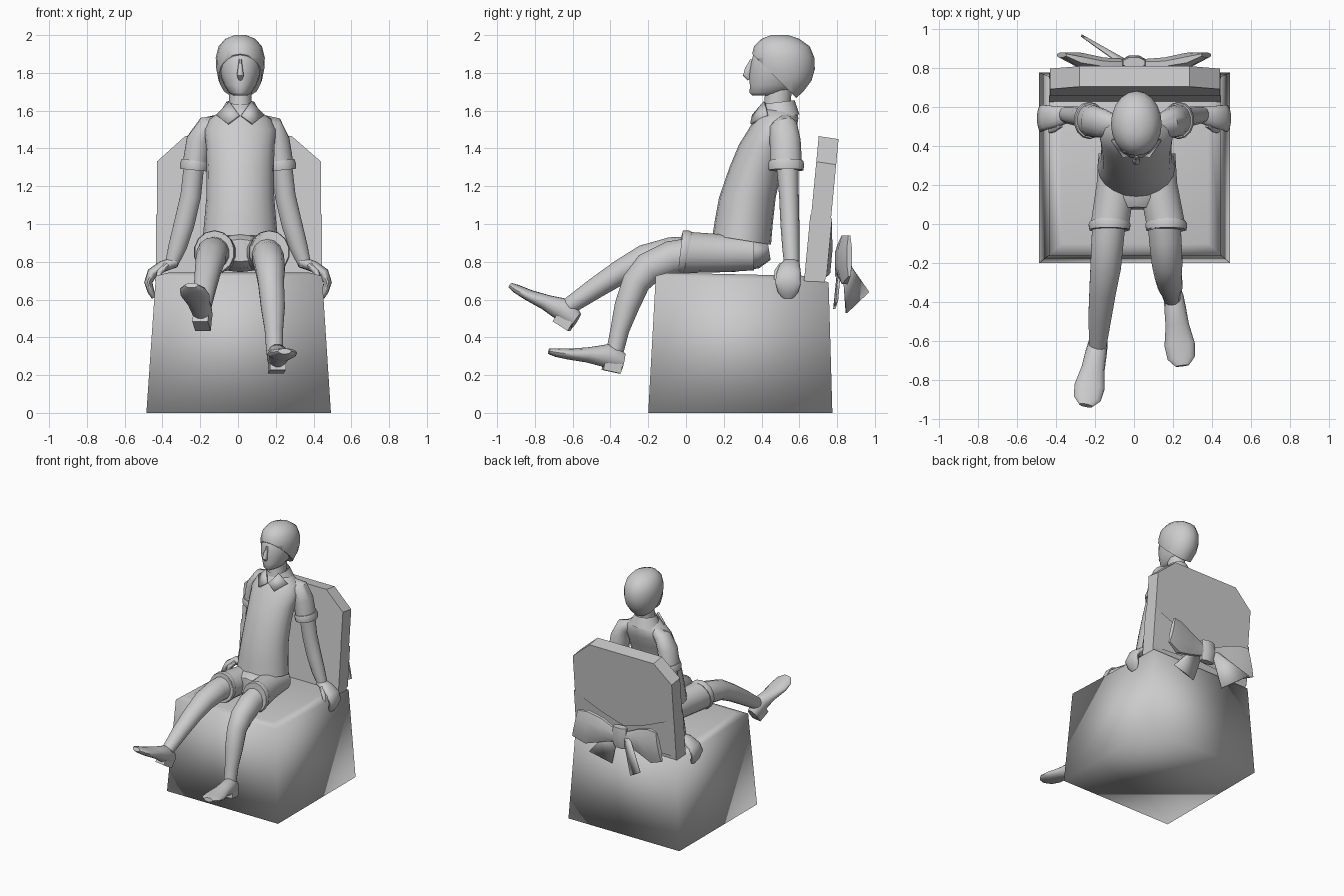
import bpy, bmesh, math
from mathutils import Vector, Matrix

grey = bpy.data.materials.new("plain_grey")
grey.diffuse_color = (0.6, 0.6, 0.6, 1)


def finish(name, bm, angle=50, mat=None):
    if mat:
        bm.transform(mat)
    bmesh.ops.recalc_face_normals(bm, faces=bm.faces)
    me = bpy.data.meshes.new(name)
    bm.to_mesh(me)
    bm.free()
    ob = bpy.data.objects.new(name, me)
    bpy.context.collection.objects.link(ob)
    me.materials.append(grey)
    bpy.ops.object.select_all(action='DESELECT')
    bpy.context.view_layer.objects.active = ob
    ob.select_set(True)
    bpy.ops.object.shade_smooth_by_angle(angle=math.radians(angle))
    return ob


def skin(rings, cap=True):
    bm = bmesh.new()
    vs = [[bm.verts.new(p) for p in r] for r in rings]
    n = len(vs[0])
    for a, b in zip(vs, vs[1:]):
        for i in range(n):
            bm.faces.new((a[i], a[(i + 1) % n], b[(i + 1) % n], b[i]))
    if cap:
        bm.faces.new(vs[0])
        bm.faces.new(vs[-1])
    return bm


def tube(name, pts, lat=(1, 0, 0), n=14, mat=None, angle=50):
    """Points are (x, y, z, lateral radius, other radius)."""
    rings = []
    for i, p in enumerate(pts):
        c = Vector(p[:3])
        t = (Vector(pts[min(i + 1, len(pts) - 1)][:3]) - Vector(pts[max(i - 1, 0)][:3])).normalized()
        s = Vector(lat)
        s = (s - t * s.dot(t)).normalized()
        o = t.cross(s)
        rings.append([c + s * p[3] * math.cos(a) + o * p[4] * math.sin(a)
                      for a in (math.tau * (k + 0.5) / n for k in range(n))])
    return finish(name, skin(rings), angle, mat)


def stack(rings, x=0.012, n=20, cap=True):
    """Level rings are (z, front y, back y, half width, front lift)."""
    out = []
    for z, f, b, w, *lift in rings:
        l = lift[0] if lift else 0
        out.append([(x + w * math.cos(a), (f + b) / 2 + (b - f) / 2 * math.sin(a), z - l * math.sin(a))
                    for a in (math.tau * k / n for k in range(n))])
    return skin(out, cap)


def slab(name, outline, thick):
    """Flat panel from corner points, thickened both ways."""
    bm = bmesh.new()
    bm.faces.new([bm.verts.new(p) for p in outline])
    ob = finish(name, bm, 30)
    m = ob.modifiers.new("thickness", 'SOLIDIFY')
    m.thickness = thick
    m.offset = 0
    return ob


# Seat: tapered block with a slightly crowned top
seat = [[(-.485, -.2, 0), (.492, -.2, 0), (.492, .775, 0), (-.485, .775, 0)],
        [(-.435, -.16, .725), (.445, -.16, .725), (.445, .755, .69), (-.435, .755, .69)],
        [(-.37, -.1, .742), (.38, -.1, .742), (.38, .66, .725), (-.37, .66, .725)]]
finish("seat", skin(seat), 180)

# Backrest: leaning panel with clipped top corners
outline = [(-.43, .68), (.44, .68), (.44, 1.33), (.285, 1.465), (-.28, 1.465), (-.43, 1.33)]
lean = lambda z: .095 * (z - .7)
finish("backrest", skin([[(x, y + lean(z), z - (y - .63) * .15) for x, z in outline] for y in (.63, .735)]), 30)

# Sash: thin wrap around the backrest, gathered behind at the knot
loop = [(-.435, .625, .7, 1.05), (.445, .625, .7, 1.05), (.445, .742, .72, 1.03),
        (.2, .752, .73, .93), (0, .76, .74, .87), (-.2, .752, .73, .93), (-.435, .742, .72, 1.03)]
finish("sash", skin([[(p[0], p[1] + lean(p[k]), p[k]) for p in loop] for k in (2, 3)], False), 30)

# Bow: knot, two flared loops and two hanging tails
tube("bow_knot", [(0, .815, .72, .06, .03), (0, .825, .80, .07, .04), (0, .825, .88, .06, .03)], n=8)
for s, side in ((-1, "left"), (1, "right")):
    tube("bow_loop_" + side, [(s * .04, .82, .80, .025, .05), (s * .16, .82, .81, .035, .10),
                              (s * .28, .84, .81, .04, .14), (s * .37, .865, .83, .015, .12)],
         lat=(0, 1, 0), n=8, angle=30)
slab("bow_tail_left", [(-.03, .83, .82), (-.11, .85, .53), (-.27, .965, .64), (-.09, .84, .82)], .012)
slab("bow_tail_right", [(.03, .81, .80), (.10, .785, .55), (.29, .80, .60), (.10, .82, .82)], .012)

# Shirt body
finish("shirt", stack([(.915, .14, .45, .20, .025), (1.02, .155, .46, .19, .012), (1.14, .175, .475, .18),
                       (1.30, .23, .51, .178), (1.42, .28, .555, .182), (1.50, .33, .585, .19),
                       (1.56, .365, .595, .16), (1.585, .385, .59, .12), (1.61, .40, .58, .085)]))

# Neck, collar stand and collar flaps
tube("neck", [(.012, .47, 1.56, .065, .075), (.012, .485, 1.64, .06, .07), (.012, .49, 1.73, .06, .07)])
finish("collar", stack([(1.56, .39, .60, .125, -.02), (1.645, .405, .575, .075, -.01)], cap=False))
for s, side in ((-1, "left"), (1, "right")):
    slab("collar_flap_" + side, [(.012 + s * x, y, z) for x, y, z in
         ((.055, .415, 1.645), (.125, .43, 1.575), (.065, .345, 1.53), (.005, .355, 1.575))], .014)

# Head, nose and hair
finish("head", stack([(1.68, .35, .50, .035), (1.695, .337, .54, .06), (1.735, .338, .59, .085),
                      (1.79, .333, .63, .105), (1.85, .343, .65, .115), (1.91, .36, .64, .108),
                      (1.96, .42, .59, .07)]))
tube("nose", [(.012, .35, 1.87, .008, .01), (.012, .33, 1.82, .014, .02),
              (.012, .322, 1.787, .02, .022), (.012, .335, 1.765, .01, .01)], n=8)
bm = stack([(1.66, .46, .575, .05), (1.70, .41, .62, .09), (1.76, .37, .665, .115), (1.82, .35, .682, .127),
            (1.88, .345, .68, .13), (1.94, .36, .655, .115), (1.98, .40, .60, .08), (2.0, .45, .54, .03)])
bmesh.ops.bisect_plane(bm, geom=bm.verts[:] + bm.edges[:] + bm.faces[:], plane_co=(0, .36, 1.89),
                       plane_no=(0, 1, 1), clear_inner=True)
bmesh.ops.holes_fill(bm, edges=[e for e in bm.edges if e.is_boundary])
finish("hair", bm)

# Sleeves, cuffs, arms and hands
for s, side in ((-1, "left"), (1, "right")):
    tube("sleeve_" + side, [(s * .10 + .01, .50, 1.535, .04, .06), (s * .17 + .01, .515, 1.515, .06, .075),
                            (s * .205, .525, 1.44, .07, .082), (s * .228, .53, 1.30, .07, .085)])
    tube("cuff_" + side, [(s * .226, .53, 1.335, .074, .09), (s * .229, .53, 1.315, .08, .096),
                          (s * .232, .53, 1.285, .076, .092)])
    tube("arm_" + side, [(s * .23, .535, 1.34, .055, .06), (s * .25, .545, 1.15, .056, .052),
                         (s * .285, .55, 1.0, .056, .05), (s * .32, .555, .88, .05, .046),
                         (s * .355, .56, .78, .034, .04)])
    tube("hand_" + side, [(s * .33, .56, .80, .04, .03), (s * .40, .55, .775, .055, .03),
                          (s * .455, .545, .74, .065, .028), (s * .475, .54, .69, .07, .022),
                          (s * .46, .54, .64, .055, .018), (s * .445, .54, .61, .03, .012)], lat=(0, 1, 0))
    tube("thumb_" + side, [(s * .38, .515, .78, .025, .018), (s * .415, .485, .745, .02, .016),
                           (s * .43, .475, .70, .01, .01)], lat=(0, 1, 0), n=8)

# Shorts: seat part and two legs with rolled hems
tube("shorts_seat", [(.012, .44, .86, .13, .05), (.012, .38, .85, .185, .085), (.012, .25, .845, .19, .10),
                     (.012, .13, .855, .15, .09), (.012, .08, .86, .10, .06)])
for x, side in ((-.125, "left"), (.165, "right")):
    hip = x * .75
    tube("shorts_leg_" + side, [(hip, .36, .845, .09, .09), (hip, .2, .845, .10, .10),
                                (x, -.015, .85, .10, .11)])
    tube("shorts_hem_" + side, [(x, .01, .847, .103, .113), (x, -.005, .85, .11, .118),
                                (x, -.03, .853, .105, .112)])

# Legs
tube("leg_left", [(-.12, .08, .845, .085, .09), (-.135, -.08, .845, .085, .085), (-.145, -.22, .815, .08, .075),
                  (-.16, -.34, .75, .07, .065), (-.175, -.48, .66, .06, .056), (-.185, -.62, .565, .045, .045)])
tube("leg_right", [(.15, .08, .845, .085, .09), (.16, -.08, .82, .085, .09), (.17, -.20, .765, .08, .085),
                   (.175, -.265, .69, .07, .075), (.185, -.315, .56, .065, .065), (.19, -.35, .44, .05, .05),
                   (.195, -.38, .31, .045, .045)])

# Shoes with raised heels: profile is (length, sole, top, half width)
profile = [(0, .02, .11, .04), (.04, .015, .135, .05), (.10, .015, .14, .055), (.19, .02, .105, .06),
           (.29, .015, .075, .078), (.36, .015, .062, .07), (.40, .022, .052, .035)]
for side, at, pitch, yaw in (("left", (-.185, -.615, .432), 32, -11), ("right", (.2, -.345, .207), 12, 7)):
    mat = (Matrix.Translation(at) @ Matrix.Rotation(math.radians(yaw), 4, 'Z')
           @ Matrix.Rotation(math.radians(-pitch), 4, 'X'))
    rings = [[(w * math.cos(a), -u, (b + t) / 2 + (t - b) / 2 * math.sin(a))
              for a in (math.tau * k / 14 for k in range(14))] for u, b, t, w in profile]
    finish("shoe_" + side, skin(rings), 50, mat)
    heel = [[(-.042, -.005, z), (.042, -.005, z), (.042, -.1, z), (-.042, -.1, z)] for z in (0, .05)]
    finish("heel_" + side, skin(heel), 30, mat)
